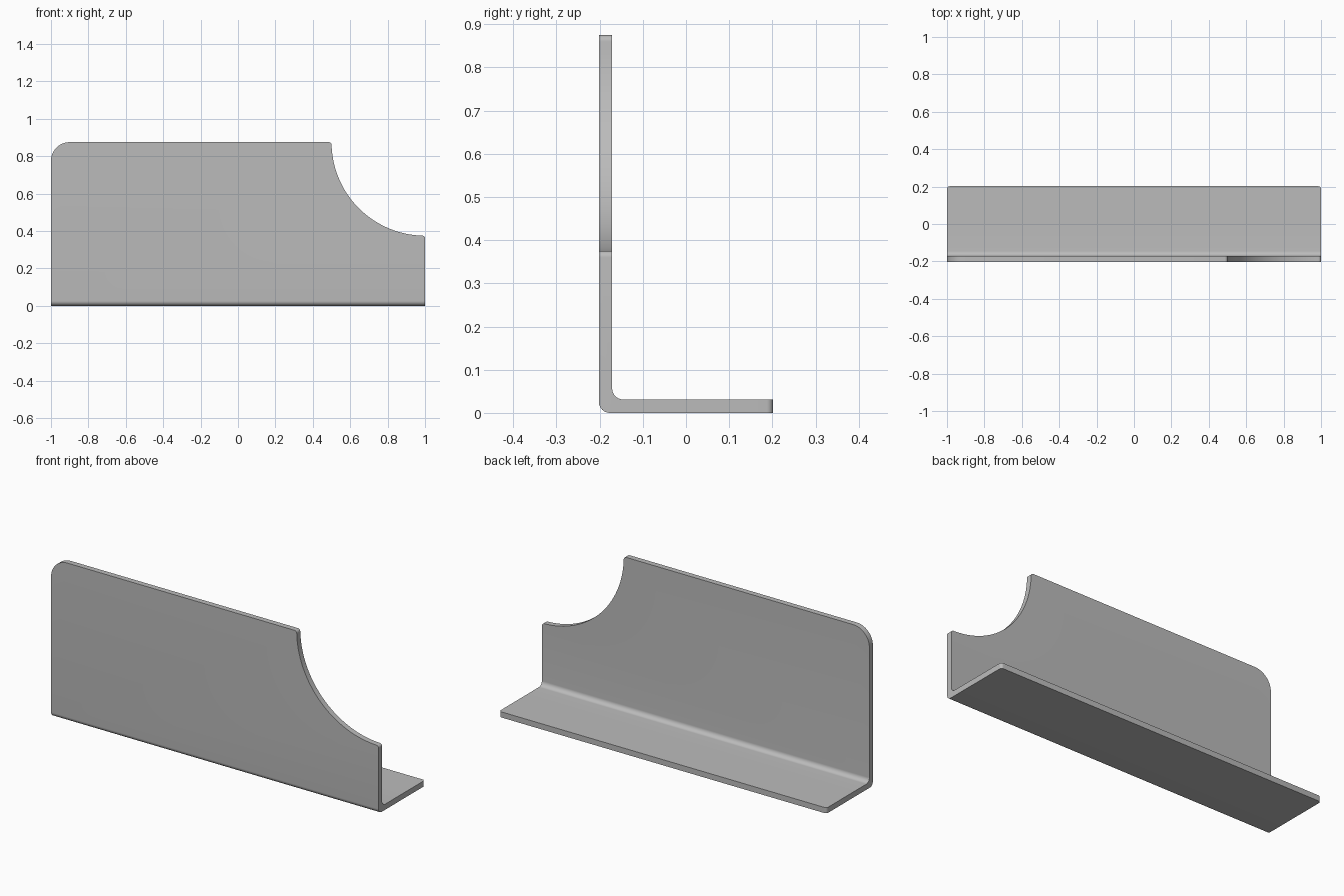
import bpy
import bmesh
from math import cos, sin, pi, radians, sqrt, atan2
from mathutils import Vector

cube = bpy.data.objects.get("Cube")
if cube:
    bpy.data.objects.remove(cube)

LENGTH, DEPTH, HEIGHT = 2.0, 0.404, 0.875
THICK, BEND, SCOOP, NIP = 0.031, 0.026, 0.5, 0.015
X, Y = LENGTH / 2, DEPTH / 2

metal = bpy.data.materials.new("grey metal")
metal.use_nodes = True
grey = (0.5, 0.5, 0.5, 1)
metal.diffuse_color = grey
metal.node_tree.nodes["Principled BSDF"].inputs["Base Color"].default_value = grey


def arc(cx, cy, r, start, end, steps=10):
    """Points on an arc, angles in radians."""
    angles = [start + (end - start) * i / steps for i in range(steps + 1)]
    return [(cx + r * cos(a), cy + r * sin(a)) for a in angles]


def prism(name, outline, place, sweep):
    """Close an outline into a face and sweep it into a solid."""
    bm = bmesh.new()
    face = bm.faces.new([bm.verts.new(place(u, v)) for u, v in outline])
    swept = bmesh.ops.extrude_face_region(bm, geom=[face])
    verts = [g for g in swept["geom"] if isinstance(g, bmesh.types.BMVert)]
    bmesh.ops.translate(bm, verts=verts, vec=Vector(sweep))
    bmesh.ops.recalc_face_normals(bm, faces=bm.faces)
    mesh = bpy.data.meshes.new(name)
    bm.to_mesh(mesh)
    bm.free()
    mesh.materials.append(metal)
    obj = bpy.data.objects.new(name, mesh)
    bpy.context.collection.objects.link(obj)
    return obj


# Bent sheet: L-shaped section, left overlong for trimming
section = [(-Y, 1), *arc(-Y + BEND, BEND, BEND, pi, 1.5 * pi),
           (Y, 0), (Y, THICK),
           *arc(-Y + THICK + BEND, THICK + BEND, BEND, 1.5 * pi, pi),
           (-Y + THICK, 1)]
bracket = prism("angle_bracket", section, lambda u, v: (-1.1, u, v), (2.2, 0, 0))

# Front outline: one large rounded corner and a quarter-round scoop
reach = sqrt((SCOOP + NIP) ** 2 - NIP ** 2)
tilt = atan2(NIP, reach)
front = [(-X, -0.1),
         (X, -0.1),
         *arc(X - NIP, HEIGHT - reach, NIP, 0, pi / 2 + tilt, 8),
         *arc(X, HEIGHT, SCOOP, 1.5 * pi - tilt, pi + tilt, 40)[1:-1],
         *arc(X - reach, HEIGHT - NIP, NIP, -tilt, pi / 2, 8),
         *arc(-X + 0.1, HEIGHT - 0.1, 0.1, pi / 2, pi, 16)]
front_trim = prism("front_outline_cutter", front, lambda u, v: (u, -1, v), (0, 2, 0))

# Plan outline: small rounded corners on the foot's back edge
plan = [(-1.2, -1), (1.2, -1), (1.2, 0), (X, 0),
        *arc(X - NIP, Y - NIP, NIP, 0, pi / 2, 8),
        *arc(-X + NIP, Y - NIP, NIP, pi / 2, pi, 8), (-X, 0), (-1.2, 0)]
plan_trim = prism("foot_outline_cutter", plan, lambda u, v: (u, v, -1), (0, 0, 3))

for cutter in (front_trim, plan_trim):
    mod = bracket.modifiers.new(cutter.name, "BOOLEAN")
    mod.operation = "INTERSECT"
    mod.solver = "EXACT"
    mod.object = cutter

# Apply the trims, then drop the cutters
bpy.context.view_layer.update()
graph = bpy.context.evaluated_depsgraph_get()
trimmed = bpy.data.meshes.new_from_object(bracket.evaluated_get(graph))
bracket.modifiers.clear()
bracket.data = trimmed
for cutter in (front_trim, plan_trim):
    bpy.data.objects.remove(cutter)

bpy.ops.object.select_all(action="DESELECT")
bracket.select_set(True)
bpy.context.view_layer.objects.active = bracket
bpy.ops.object.shade_smooth_by_angle(angle=radians(30))
